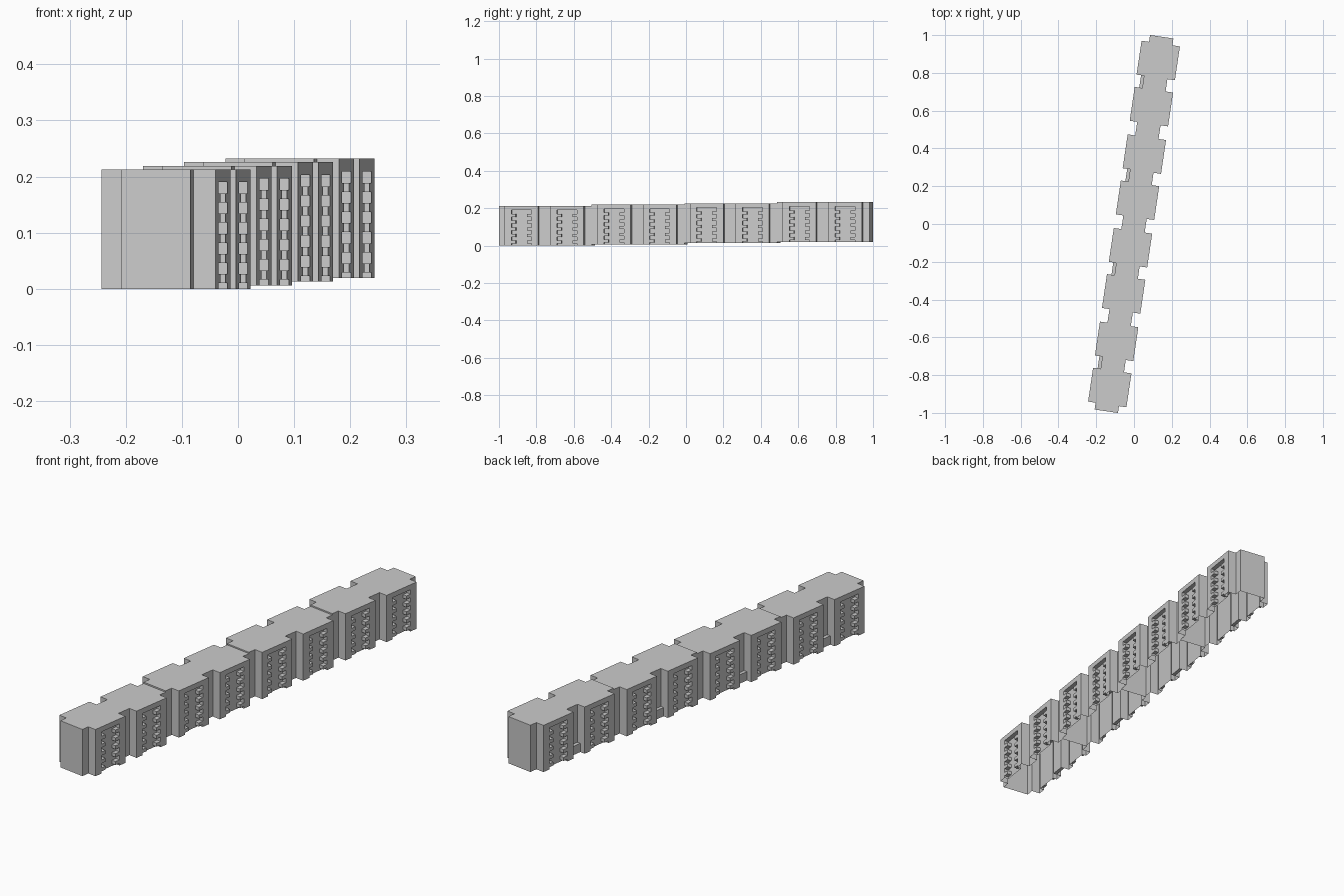
import bpy, bmesh
from math import radians
from mathutils import Matrix, Vector

if "Cube" in bpy.data.objects:
    bpy.data.objects.remove(bpy.data.objects["Cube"])

ANGLE = radians(-8.43)
PITCH, HALF = 0.501, 0.2505      # section spacing and half length
CORE, WING = 0.0625, 0.1026      # half widths: core and projecting bays
B0, B1 = 0.033, 0.214            # bay extents along the length
H, ZR = 0.213, 0.19              # roof height, top of balcony recess
BAY = (B0 + B1) / 2
RW, RD, GAP = 0.054, 0.02, 0.03  # recess half width, depth, half gap between parapets


def side(recess):
    """Plan outline of the right side, from the front end to the back end."""
    pts = [(CORE, -HALF)]
    for a, b in ((-B1, -B0), (B0, B1)):
        c = (a + b) / 2
        pts += [(CORE, a), (WING, a)]
        if recess:
            pts += [(WING, c - RW), (WING - RD, c - RW), (WING - RD, c + RW), (WING, c + RW)]
        pts += [(WING, b), (CORE, b)]
    return pts + [(CORE, HALF)]


def outline(recess):
    s = side(recess)
    return s + [(-x, -y) for x, y in s]


def wall(bm, pts, z0, z1):
    lo = [bm.verts.new((x, y, z0)) for x, y in pts]
    hi = [bm.verts.new((x, y, z1)) for x, y in pts]
    n = len(pts)
    for i in range(n):
        j = (i + 1) % n
        bm.faces.new((lo[i], lo[j], hi[j], hi[i]))
    return hi


def box(bm, x0, x1, y0, y1, z0, z1):
    m = Matrix.Translation(((x0 + x1) / 2, (y0 + y1) / 2, (z0 + z1) / 2)) @ \
        Matrix.Diagonal((abs(x1 - x0), y1 - y0, z1 - z0, 1))
    bmesh.ops.create_cube(bm, size=1, matrix=m)


def finish(bm, name, loc):
    me = bpy.data.meshes.new(name)
    bm.to_mesh(me)
    bm.free()
    ob = bpy.data.objects.new(name, me)
    ob.location = loc
    ob.rotation_euler = (0, 0, ANGLE)
    bpy.context.collection.objects.link(ob)


for i in range(4):
    loc = Matrix.Rotation(ANGLE, 3, 'Z') @ Vector((0, (i - 1.5) * PITCH, 0))
    loc.z = i * 0.0063

    # Hollow shell: recessed lower walls, plain band above, flat roof
    bm = bmesh.new()
    wall(bm, outline(True), 0, ZR)
    bm.faces.new(wall(bm, outline(False), ZR, H))
    for s in (-1, 1):
        for c in (-BAY, BAY):
            q = [(s * WING, c - RW), (s * WING, c + RW),
                 (s * (WING - RD), c + RW), (s * (WING - RD), c - RW)]
            f = bm.faces.new([bm.verts.new((x, y, ZR)) for x, y in q])
            f.normal_update()
            if f.normal.z > 0:
                f.normal_flip()
    finish(bm, f"block_section_{i + 1}", loc)

    # Balcony parapets, two columns of five in every recess
    bm = bmesh.new()
    for s in (-1, 1):
        for c in (-BAY, BAY):
            for k in range(5):
                z = 0.010 + 0.036 * k
                for y0, y1 in ((c - RW, c - GAP), (c + GAP, c + RW)):
                    box(bm, s * (WING - RD), s * WING, y0, y1, z, z + 0.016)
    finish(bm, f"balcony_parapets_{i + 1}", loc)

    # Low entrance porch in the left notch
    bm = bmesh.new()
    box(bm, -CORE - 0.016, -CORE, -B0, B0, 0, 0.04)
    finish(bm, f"entrance_porch_{i + 1}", loc)
